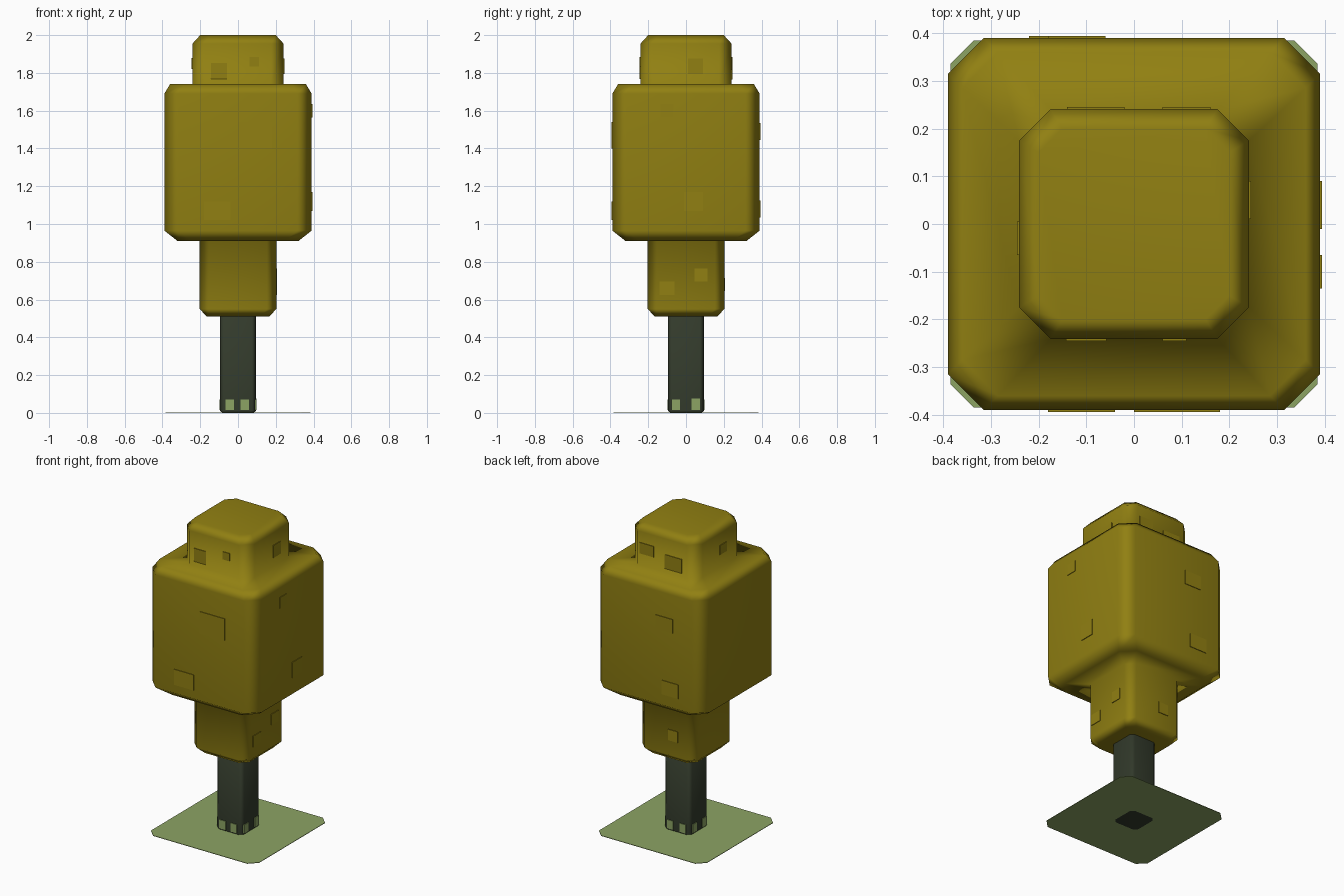
import bpy
import bmesh
from math import pi
from mathutils import Matrix

cube = bpy.data.objects.get("Cube")
if cube:
    bpy.data.objects.remove(cube, do_unlink=True)


def make_material(name, rgb):
    mat = bpy.data.materials.new(name)
    mat.use_nodes = True
    mat.diffuse_color = (*rgb, 1)
    mat.node_tree.nodes["Principled BSDF"].inputs["Base Color"].default_value = (*rgb, 1)
    return mat


LEAF = make_material("leaf ochre", (0.283, 0.216, 0.006))
BARK = make_material("dark bark", (0.032, 0.042, 0.024))
MOSS = make_material("moss green", (0.262, 0.371, 0.127))


def add_object(name, bm, mat):
    bmesh.ops.recalc_face_normals(bm, faces=bm.faces)
    mesh = bpy.data.meshes.new(name)
    bm.to_mesh(mesh)
    bm.free()
    mesh.materials.append(mat)
    obj = bpy.data.objects.new(name, mesh)
    bpy.context.collection.objects.link(obj)
    return obj


def loft(name, rings, mat, smooth=True):
    """Stack square rings with cut corners: (half width, corner cut, height)."""
    bm = bmesh.new()
    loops = []
    for h, cut, z in rings:
        k = h - cut
        pts = [(k, -h), (h, -k), (h, k), (k, h), (-k, h), (-h, k), (-h, -k), (-k, -h)]
        loops.append([bm.verts.new((x, y, z)) for x, y in pts])
    for low, high in zip(loops, loops[1:]):
        for i in range(8):
            j = (i + 1) % 8
            bm.faces.new((low[i], low[j], high[j], high[i]))
    bm.faces.new(loops[0][::-1])
    bm.faces.new(loops[-1])
    for face in bm.faces:
        face.smooth = smooth
    obj = add_object(name, bm, mat)
    if smooth:
        obj.modifiers.new("weighted_normals", "WEIGHTED_NORMAL")
    return obj


def patches(name, half, by_side, mat):
    """Thin plates on the four walls; each is (across, height, width, tall)."""
    bm = bmesh.new()
    for side, plates in enumerate(by_side):
        turn = Matrix.Rotation(side * pi / 2, 4, "Z")
        for u, z, w, t in plates:
            place = turn @ Matrix.Translation((u, -half, z))
            bmesh.ops.create_cube(bm, size=1, matrix=place @ Matrix.Diagonal((w, 0.008, t, 1)))
    return add_object(name, bm, mat)


# Foliage: one smooth skin running from the lower tier to the cap
loft("foliage", [
    (0.165, 0.045, 0.51), (0.203, 0.05, 0.55), (0.203, 0.05, 0.91),
    (0.32, 0.075, 0.91), (0.39, 0.075, 0.965), (0.39, 0.075, 1.69),
    (0.36, 0.075, 1.74), (0.241, 0.066, 1.74), (0.241, 0.066, 1.955),
    (0.2, 0.05, 2.0)], LEAF)

# Leaf patches, listed front, +x side, back, -x side
patches("cap_leaf_patches", 0.241, [
    [(-0.1, 1.81, 0.085, 0.085), (0.085, 1.86, 0.05, 0.05)],
    [(0.05, 1.835, 0.08, 0.08)],
    [(-0.11, 1.85, 0.1, 0.07), (0.08, 1.81, 0.12, 0.09)],
    [(0.03, 1.85, 0.07, 0.06)]], LEAF)
patches("crown_leaf_patches", 0.39, [
    [(0.09, 1.47, 0.18, 0.14), (-0.11, 1.07, 0.14, 0.1)],
    [(-0.1, 1.6, 0.07, 0.07), (0.04, 1.12, 0.1, 0.1)],
    [(0.12, 1.49, 0.12, 0.09), (0.16, 1.08, 0.12, 0.09)],
    []], LEAF)
patches("lower_leaf_patches", 0.203, [
    [],
    [(0.08, 0.73, 0.07, 0.07), (-0.1, 0.66, 0.08, 0.07)],
    [(0.05, 0.68, 0.07, 0.07)],
    []], LEAF)

# Trunk with a slightly drawn-in foot
loft("trunk", [(0.085, 0.02, 0.0), (0.095, 0.022, 0.01), (0.095, 0.022, 0.53)], BARK)

# Moss patches around the foot of the trunk
patches("trunk_moss_patches", 0.095, [
    [(-0.043, 0.043, 0.045, 0.056), (0.037, 0.043, 0.045, 0.056)],
    [(-0.055, 0.043, 0.045, 0.056), (0.052, 0.046, 0.045, 0.06)],
    [(-0.045, 0.043, 0.045, 0.056), (0.045, 0.043, 0.045, 0.056)],
    [(-0.05, 0.043, 0.045, 0.056), (0.05, 0.043, 0.045, 0.056)]], MOSS)

# Flat ground patch
loft("ground_patch", [(0.385, 0.05, 0.002), (0.385, 0.05, 0.005)], MOSS, smooth=False)
